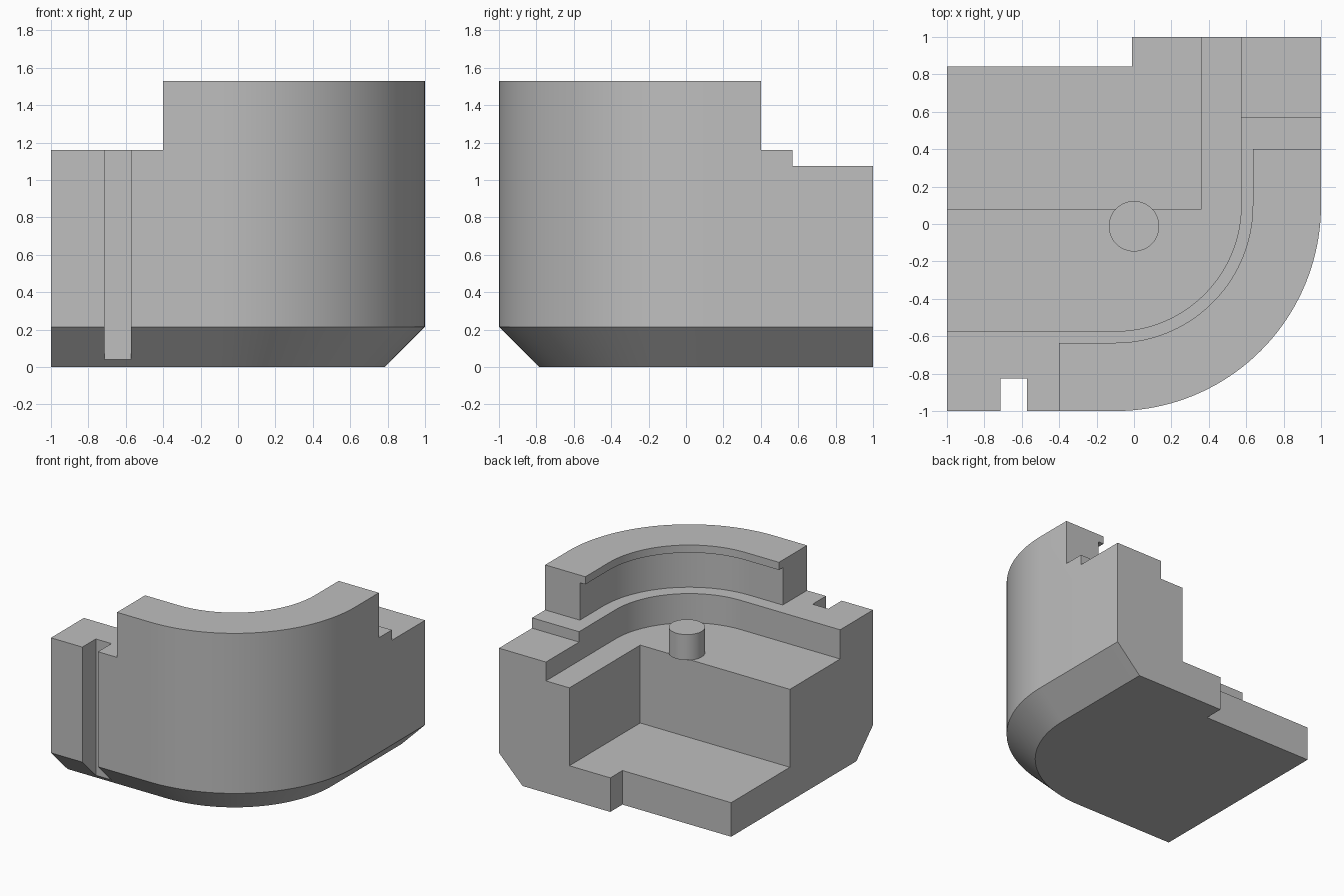
import bpy, bmesh, math

if "Cube" in bpy.data.objects:
    bpy.data.objects.remove(bpy.data.objects["Cube"])

grey = bpy.data.materials.new("plain grey")
grey.diffuse_color = (0.52, 0.52, 0.52, 1)
grey.use_nodes = True
grey.node_tree.nodes["Principled BSDF"].inputs["Base Color"].default_value = grey.diffuse_color


def outline(d, far):
    """Square plan with a rounded front right corner, sides at distance d."""
    pts = [(-far, -d)]
    for i in range(41):
        a = math.radians(-90 + 90 * i / 40)
        pts.append((-0.1 + (d + 0.1) * math.cos(a), 0.1 + (d + 0.1) * math.sin(a)))
    return pts + [(d, far), (-far, far)]


def loft(name, layers):
    """Closed solid through matching outlines, each given as (points, z)."""
    bm = bmesh.new()
    rings = [[bm.verts.new((x, y, z)) for x, y in pts] for pts, z in layers]
    n = len(rings[0])
    bm.faces.new(rings[0][::-1])
    bm.faces.new(rings[-1])
    for lo, hi in zip(rings, rings[1:]):
        for i in range(n):
            j = (i + 1) % n
            bm.faces.new((lo[i], lo[j], hi[j], hi[i]))
    bmesh.ops.recalc_face_normals(bm, faces=bm.faces)
    mesh = bpy.data.meshes.new(name)
    bm.to_mesh(mesh)
    bm.free()
    mesh.materials.append(grey)
    obj = bpy.data.objects.new(name, mesh)
    bpy.context.collection.objects.link(obj)
    return obj


def box(name, x0, x1, y0, y1, z0, z1):
    pts = [(x0, y0), (x1, y0), (x1, y1), (x0, y1)]
    return loft(name, [(pts, z0), (pts, z1)])


def rounded(name, d, z0, z1):
    pts = outline(d, 2)
    return loft(name, [(pts, z0), (pts, z1)])


def smooth(obj):
    bpy.ops.object.select_all(action='DESELECT')
    obj.select_set(True)
    bpy.context.view_layer.objects.active = obj
    bpy.ops.object.shade_smooth_by_angle(angle=math.radians(25))


# Housing block with chamfered bottom along the front and right
housing = loft("housing", [(outline(0.785, 1), 0), (outline(1, 1), 0.215), (outline(1, 1), 1.53)])

cutters = [
    rounded("floor_cutter", 0.573, 0.92, 2),            # inner floor
    rounded("undercut_cutter", 0.685, 1.16, 1.467),     # groove below the lip
    rounded("lip_cutter", 0.635, 1.4, 2),               # lip inner edge
    box("left_end_cutter", -2, -0.4, -2, 2, 1.16, 2),   # left end of the wall
    box("back_end_cutter", -2, 2, 0.4, 2, 1.16, 2),     # back end of the wall
    box("back_step_cutter", -2, 2, 0.57, 2, 1.075, 2),  # lower back step
    box("pocket_cutter", -2, 0.36, 0.08, 2, 0.28, 2),   # deep pocket
    box("back_notch_cutter", -2, -0.012, 0.842, 2, -1, 2),
    box("front_slot_cutter", -0.715, -0.573, -2, -0.825, -1, 2),
]
for c in cutters:
    mod = housing.modifiers.new(c.name, 'BOOLEAN')
    mod.operation = 'DIFFERENCE'
    mod.solver = 'EXACT'
    mod.object = c
    bpy.context.view_layer.objects.active = housing
    bpy.ops.object.modifier_apply(modifier=mod.name)
    bpy.data.objects.remove(c)
smooth(housing)

# Round locating peg on the floor
circle = [(0.135 * math.cos(i * math.tau / 48), -0.012 + 0.135 * math.sin(i * math.tau / 48)) for i in range(48)]
smooth(loft("peg", [(circle, 0.92), (circle, 1.13)]))
